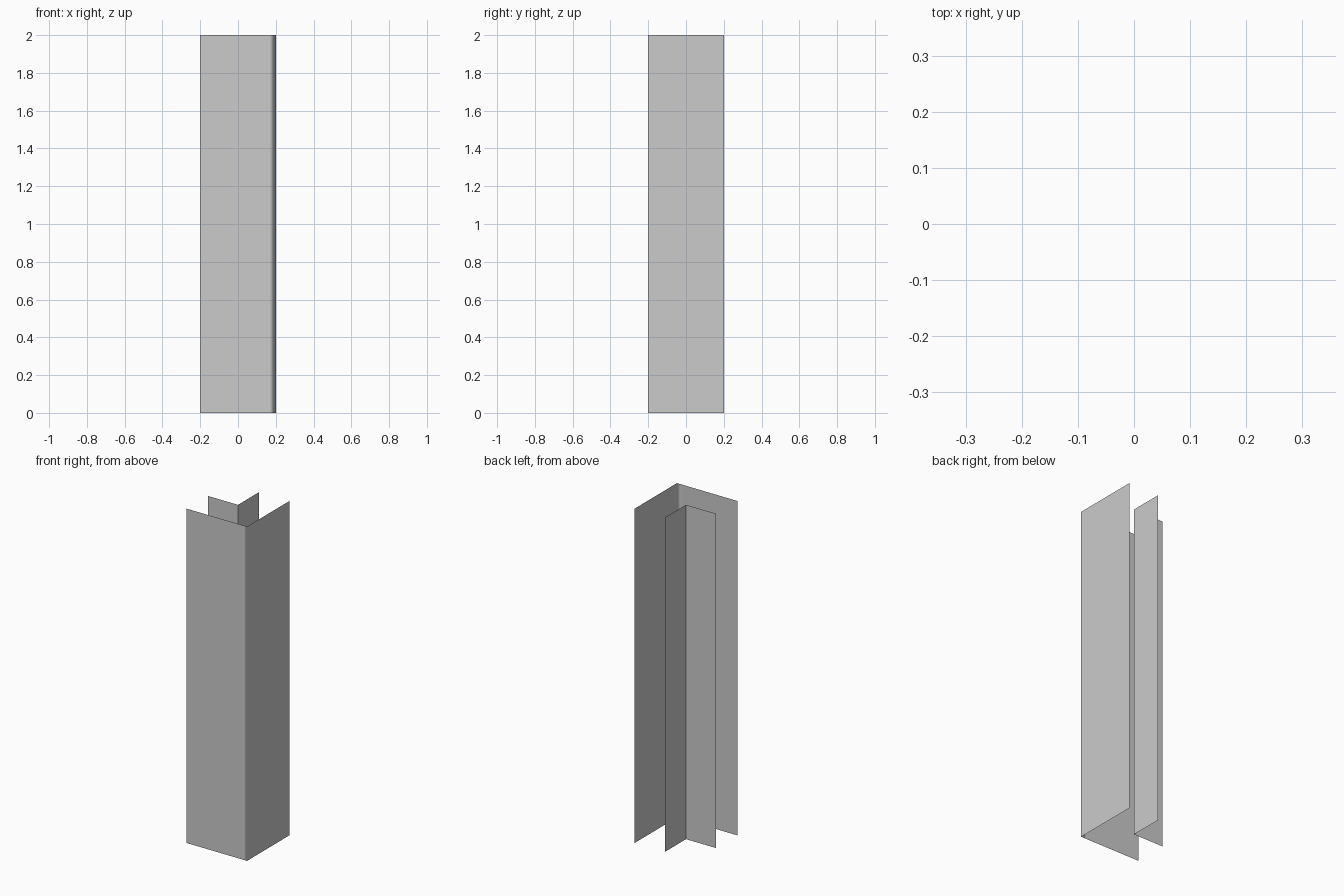
import bpy

if "Cube" in bpy.data.objects:
    bpy.data.objects.remove(bpy.data.objects["Cube"])

HEIGHT = 2.0


def sheet(name, path, smooth=False):
    """Open, single-sided wall swept straight up from a floor path."""
    n = len(path)
    verts = [(x, y, z) for z in (0.0, HEIGHT) for x, y in path]
    faces = [(i, i + 1, n + i + 1, n + i) for i in range(n - 1)]
    mesh = bpy.data.meshes.new(name)
    mesh.from_pydata(verts, [], faces)
    obj = bpy.data.objects.new(name, mesh)
    bpy.context.collection.objects.link(obj)
    for face in mesh.polygons:
        face.use_smooth = smooth
    return obj


# Outer corner: the support strip beside the fold keeps the soft shading narrow
outer = sheet("outer_corner",
              [(-0.2, -0.2), (0.165, -0.2), (0.2, -0.2), (0.2, 0.2)], smooth=True)
weighted = outer.modifiers.new("soft_fold", 'WEIGHTED_NORMAL')
weighted.weight = 100

# Inner corner: crisp fold through the centre
sheet("inner_corner", [(0.0, 0.2), (0.0, 0.0), (-0.2, 0.0)])
